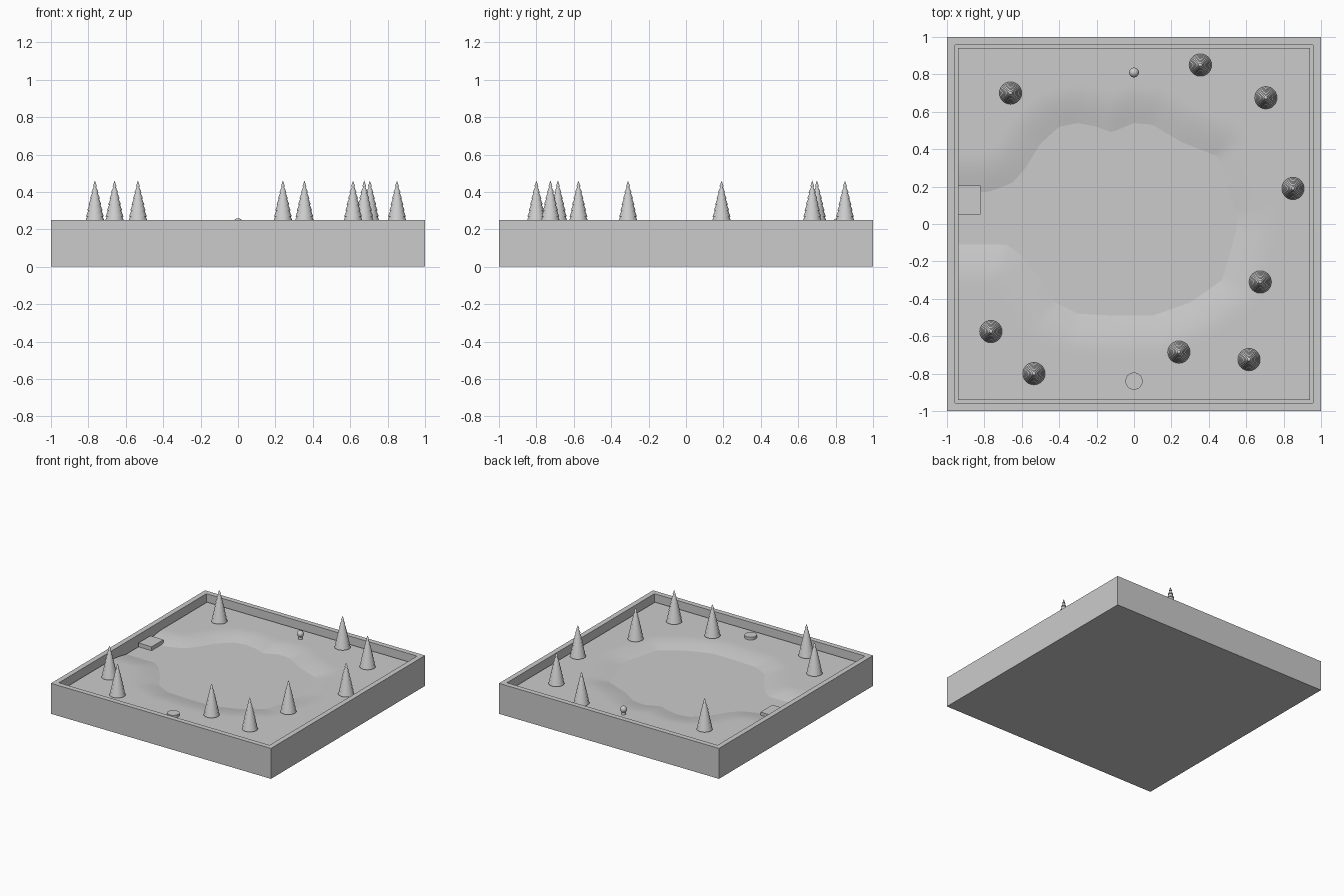
import bpy, bmesh, math
from mathutils import Vector, Matrix

if "Cube" in bpy.data.objects:
    bpy.data.objects.remove(bpy.data.objects["Cube"])

WATER = 0.165
GROUND = 0.192


def finish(name, bm, smooth=None):
    me = bpy.data.meshes.new(name)
    bmesh.ops.recalc_face_normals(bm, faces=bm.faces)
    bm.to_mesh(me)
    bm.free()
    ob = bpy.data.objects.new(name, me)
    bpy.context.collection.objects.link(ob)
    if smooth:
        bpy.ops.object.select_all(action='DESELECT')
        ob.select_set(True)
        bpy.context.view_layer.objects.active = ob
        bpy.ops.object.shade_smooth_by_angle(angle=math.radians(smooth))
    return ob


def box(bm, lo, hi):
    lo, hi = Vector(lo), Vector(hi)
    m = Matrix.Translation((lo + hi) / 2) @ Matrix.Diagonal((*(hi - lo), 1))
    bmesh.ops.create_cube(bm, size=1, matrix=m)


# Tray: block with an inset, sunken top
bm = bmesh.new()
box(bm, (-1, -1, 0), (1, 1, 0.25))
top = max(bm.faces, key=lambda f: f.calc_center_median().z)
bmesh.ops.inset_region(bm, faces=[top], thickness=0.06)
floor = bmesh.ops.extrude_discrete_faces(bm, faces=[top])['faces'][0]
bmesh.ops.translate(bm, verts=floor.verts, vec=(0, 0, -0.15))
finish("tray", bm)

# Shoreline of the pond with its channel to the left wall
shore = [Vector(p) for p in [
    (-1.2, .17), (-.78, .17), (-.65, .22), (-.58, .3), (-.5, .43), (-.4, .52),
    (-.3, .54), (-.2, .52), (-.12, .49), (0, .54), (.1, .53), (.25, .44),
    (.45, .36), (.5, .2), (.55, .05), (.55, -.02), (.5, -.2), (.47, -.3),
    (.3, -.42), (.1, -.49), (-.1, -.49), (-.3, -.48), (-.42, -.42),
    (-.5, -.3), (-.6, -.17), (-.68, -.11), (-1.2, -.11)]]
edges = list(zip(shore, shore[1:] + shore[:1]))


def shore_distance(p):
    """Signed distance to the shoreline, negative in the water."""
    best, inside = 9.0, False
    for a, b in edges:
        ab = b - a
        t = max(0, min(1, (p - a).dot(ab) / ab.length_squared))
        best = min(best, (p - a - ab * t).length)
        if (a.y > p.y) != (b.y > p.y) and p.x < a.x + (p.y - a.y) / ab.y * ab.x:
            inside = not inside
    return -best if inside else best


# Terrain: bank rises gently away from the shore and dips below the water
bm = bmesh.new()
bmesh.ops.create_grid(bm, x_segments=76, y_segments=76, size=0.94)
for v in bm.verts:
    d = shore_distance(v.co.xy)
    t = max(-1, min(1, d / 0.2))
    v.co.z = WATER + (GROUND - WATER) * t * (1.5 - 0.5 * t * t)
finish("terrain", bm, 60)

# Water surface
bm = bmesh.new()
bmesh.ops.create_grid(bm, x_segments=1, y_segments=1, size=0.94)
bmesh.ops.translate(bm, verts=bm.verts, vec=(0, 0, WATER))
finish("water", bm)

# Dock
bm = bmesh.new()
box(bm, (-0.94, 0.05, 0.15), (-0.82, 0.205, 0.197))
finish("dock", bm)

# Ball and round pad
bm = bmesh.new()
bmesh.ops.create_uvsphere(bm, u_segments=24, v_segments=12, radius=0.026,
                          matrix=Matrix.Translation((0, 0.81, 0.233)))
bmesh.ops.create_cone(bm, cap_ends=True, segments=16, radius1=0.02, radius2=0.012,
                      depth=0.04, matrix=Matrix.Translation((0, 0.81, 0.195)))
finish("ball", bm, 40)
bm = bmesh.new()
bmesh.ops.create_cone(bm, cap_ends=True, segments=32, radius1=0.046, radius2=0.046,
                      depth=0.035, matrix=Matrix.Translation((0, -0.84, 0.197)))
finish("round_pad", bm, 40)

# Fir tree: trunk plus tiers in one lathed profile
TIERS, LOW, HIGH = 8, 0.205, 0.46
profile = [(0, 0.17), (0.02, 0.17), (0.02, LOW)]
for i in range(TIERS):
    t = i / TIERS
    z = LOW + (HIGH - LOW) * t
    r = 0.06 * (1 - t) ** 0.8
    nxt = 0.06 * (1 - (i + 1) / TIERS) ** 0.8
    profile += [(r, z), (max(0, nxt - 0.006), z + (HIGH - LOW) / TIERS)]
bm = bmesh.new()
vs = [bm.verts.new((r, 0, z)) for r, z in profile]
es = [bm.edges.new(pair) for pair in zip(vs, vs[1:])]
bmesh.ops.spin(bm, geom=vs + es, cent=(0, 0, 0), axis=(0, 0, 1),
               angle=math.tau, steps=24, use_merge=True)
bmesh.ops.remove_doubles(bm, verts=bm.verts, dist=1e-5)
tree = finish("tree", bm, 40)

spots = [(-.66, .70), (.355, .85), (.705, .675), (.85, .19), (.675, -.31),
         (.615, -.725), (.24, -.685), (-.535, -.80), (-.765, -.575), ]
for i, (x, y) in enumerate(spots):
    ob = tree if i == 0 else tree.copy()
    ob.location = (x, y, 0)
    if i:
        ob.name = f"tree_{i + 1}"
        bpy.context.collection.objects.link(ob)
